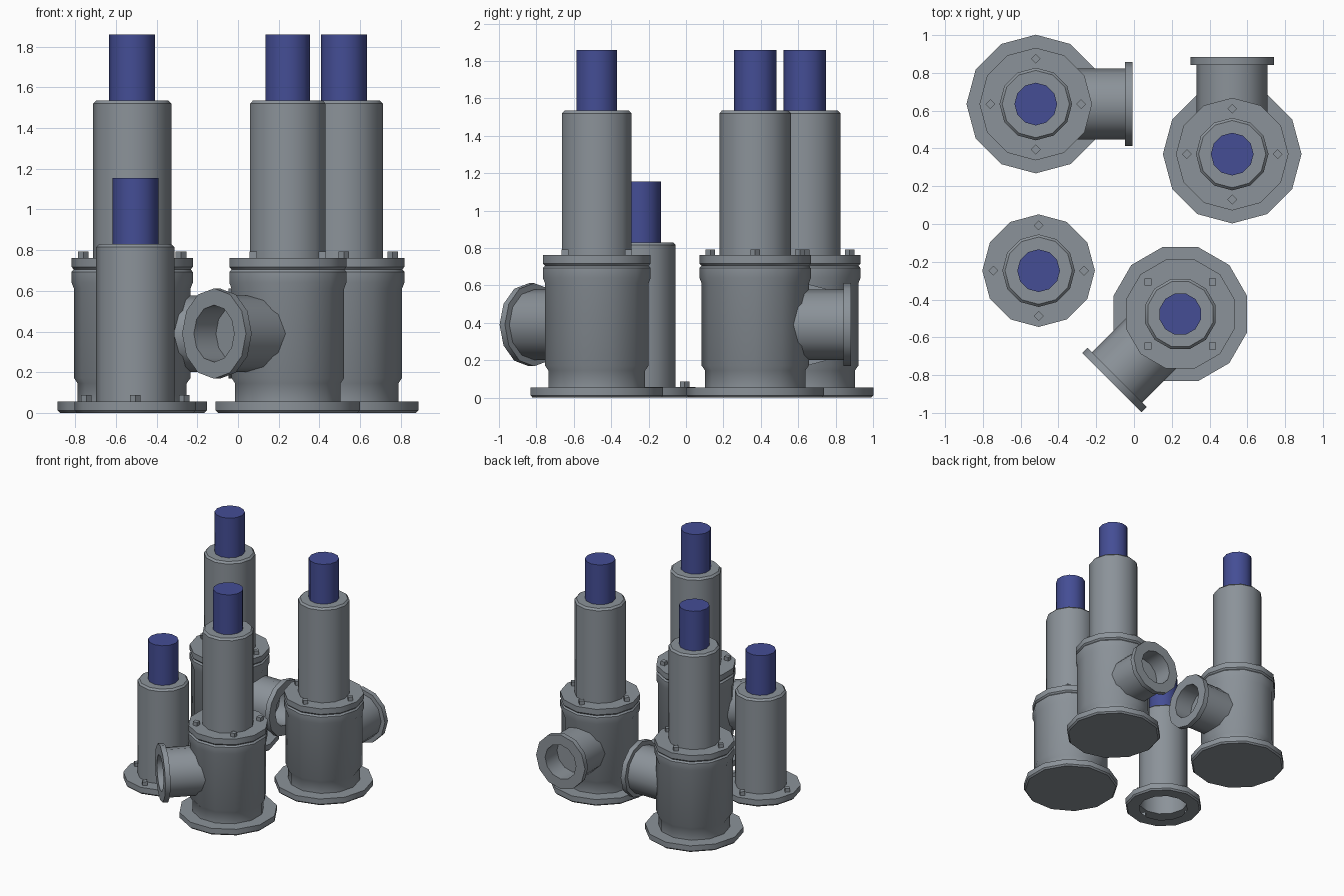
import bpy, bmesh, math
from mathutils import Matrix, Vector

if "Cube" in bpy.data.objects:
    bpy.data.objects.remove(bpy.data.objects["Cube"])


def material(name, rgb):
    m = bpy.data.materials.new(name)
    m.diffuse_color = (*rgb, 1)
    m.use_nodes = True
    m.node_tree.nodes["Principled BSDF"].inputs["Base Color"].default_value = m.diffuse_color
    return m


GREY = material("steel grey", (0.26, 0.29, 0.32))
BLUE = material("cap blue", (0.058, 0.075, 0.30))
SIDES = 12


def revolve(name, profile, mat, matrix):
    """Turn an (r, z) profile round z; ends at r = 0 become closed caps."""
    bm = bmesh.new()
    rings = []
    for r, z in profile:
        if r == 0:
            rings.append([bm.verts.new((0, 0, z))] * SIDES)
        else:
            rings.append([bm.verts.new((r * math.cos(2 * math.pi * i / SIDES),
                                        r * math.sin(2 * math.pi * i / SIDES), z))
                          for i in range(SIDES)])
    for a, b in zip(rings, rings[1:]):
        for i in range(SIDES):
            j = (i + 1) % SIDES
            quad = list(dict.fromkeys((a[i], a[j], b[j], b[i])))
            bm.faces.new(quad)
    finish(name, bm, mat, matrix)


def finish(name, bm, mat, matrix):
    me = bpy.data.meshes.new(name)
    bm.to_mesh(me)
    bm.free()
    ob = bpy.data.objects.new(name, me)
    bpy.context.collection.objects.link(ob)
    me.materials.append(mat)
    ob.matrix_world = matrix
    bpy.ops.object.select_all(action='DESELECT')
    ob.select_set(True)
    bpy.context.view_layer.objects.active = ob
    bpy.ops.object.shade_smooth_by_angle(angle=math.radians(35))


def bonnet(name, m):
    # flange and open-bottomed tube
    revolve(name + "_bonnet",
            [(0.19, 0), (0.287, 0), (0.298, 0.012), (0.298, 0.057), (0.192, 0.057),
             (0.192, 0.815), (0.178, 0.83), (0, 0.83)], GREY, m)
    # blue cap
    revolve(name + "_cap",
            [(0.113, 0.825), (0.113, 1.155), (0, 1.155)], BLUE, m)
    # four square bolts
    bm = bmesh.new()
    for k in range(4):
        a = k * math.pi / 2
        place = Matrix.Translation((0.24 * math.cos(a), 0.24 * math.sin(a), 0.044))
        bmesh.ops.create_cone(bm, cap_ends=True, segments=4, radius1=0.026,
                              radius2=0.026, depth=0.087, matrix=place)
    finish(name + "_bolts", bm, GREY, m)


def valve(name, x, y, angle):
    m = Matrix.Translation((x, y, 0)) @ Matrix.Rotation(math.radians(angle), 4, 'Z')
    # body with base flange and top flange
    revolve(name + "_body",
            [(0, 0), (0.355, 0), (0.367, 0.012), (0.367, 0.055), (0.268, 0.055),
             (0.268, 0.145), (0.287, 0.172), (0.287, 0.612), (0.298, 0.64),
             (0.298, 0.693), (0.287, 0.705), (0, 0.705)], GREY, m)
    # side outlet with a blind bore
    out = m @ Matrix.Translation((0, 0, 0.39)) @ Matrix.Rotation(math.pi / 2, 4, 'Y')
    revolve(name + "_outlet",
            [(0.188, 0.1), (0.188, 0.473), (0.222, 0.473), (0.222, 0.513),
             (0.14, 0.513), (0.14, 0.36), (0, 0.36)], GREY, out)
    bonnet(name, m @ Matrix.Translation((0, 0, 0.705)))


valve("left_valve", -0.52, 0.635, 0)
valve("right_valve", 0.52, 0.37, 90)
valve("front_valve", 0.245, -0.477, -135)
bonnet("loose_top", Matrix.Translation((-0.505, -0.247, 0)))
